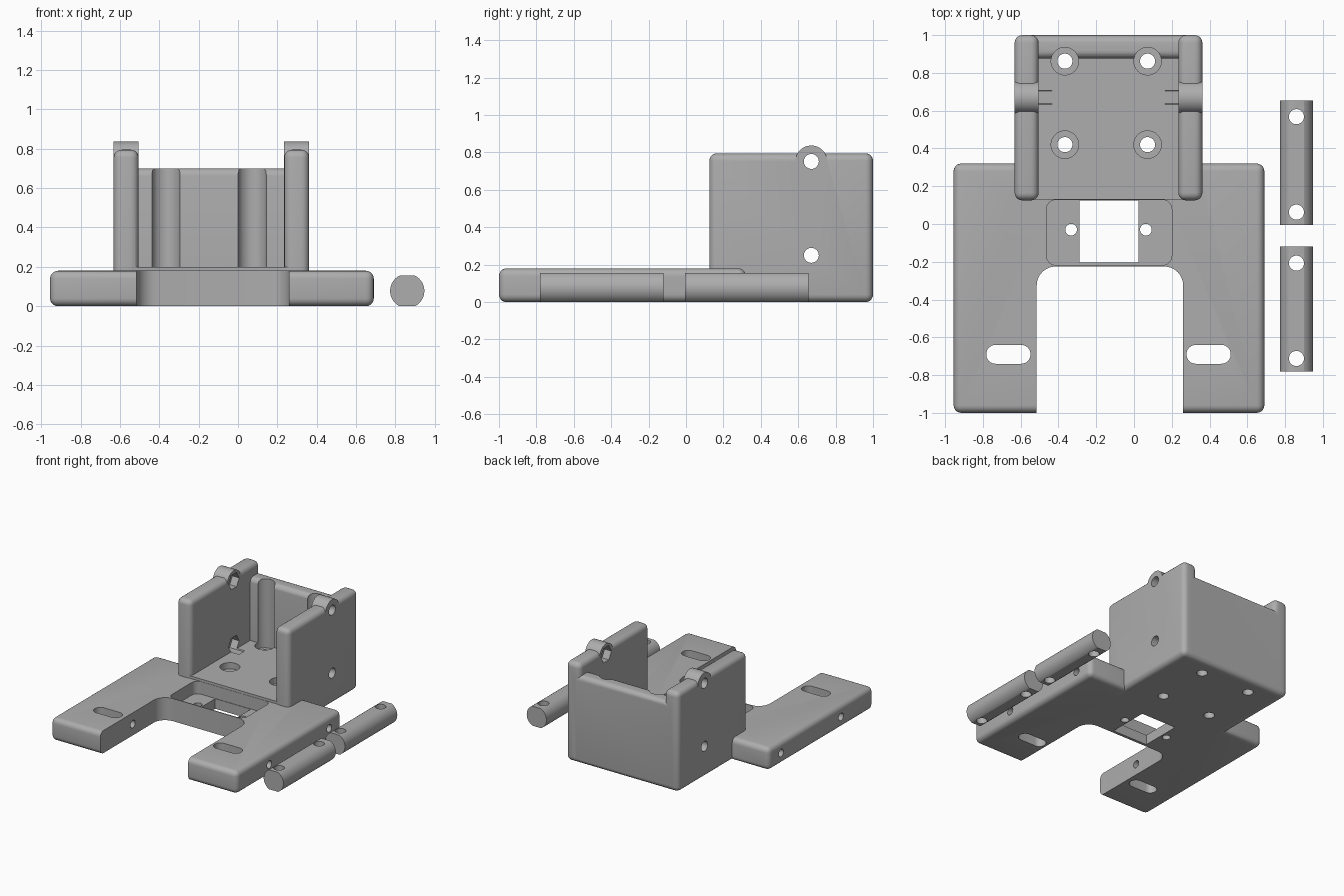
import bpy, bmesh, math
from mathutils import Matrix

if "Cube" in bpy.data.objects:
    bpy.data.objects.remove(bpy.data.objects["Cube"], do_unlink=True)

grey = bpy.data.materials.new("plain_grey")
grey.use_nodes = True
grey.diffuse_color = (0.42, 0.42, 0.42, 1)
grey.node_tree.nodes["Principled BSDF"].inputs["Base Color"].default_value = grey.diffuse_color

MID = -0.135      # mirror line of the bracket
EDGE = 0.04       # outer edge rounding


def add(name, bm):
    bmesh.ops.recalc_face_normals(bm, faces=bm.faces)
    mesh = bpy.data.meshes.new(name)
    bm.to_mesh(mesh)
    bm.free()
    mesh.materials.append(grey)
    obj = bpy.data.objects.new(name, mesh)
    bpy.context.collection.objects.link(obj)
    return obj


def box(name, x, y, z, radius=0):
    bm = bmesh.new()
    bmesh.ops.create_cube(bm, size=1)
    for v in bm.verts:
        for i, (lo, hi) in enumerate((x, y, z)):
            v.co[i] = hi if v.co[i] > 0 else lo
    if radius:
        bmesh.ops.bevel(bm, geom=bm.edges[:], offset=radius, segments=5,
                        profile=0.5, affect='EDGES')
    return add(name, bm)


def prism(name, outline, z):
    bm = bmesh.new()
    face = bm.faces.new([bm.verts.new((px, py, z[0])) for px, py in outline])
    top = bmesh.ops.extrude_face_region(bm, geom=[face])["geom"]
    for v in top:
        if isinstance(v, bmesh.types.BMVert):
            v.co.z = z[1]
    return add(name, bm)


def rounded_rect(x, y, r, steps=8):
    corners = ((x[1] - r, y[1] - r), (x[0] + r, y[1] - r),
               (x[0] + r, y[0] + r), (x[1] - r, y[0] + r))
    pts = []
    for k, (cx, cy) in enumerate(corners):
        for s in range(steps + 1):
            a = (k + s / steps) * math.pi / 2
            pts.append((cx + r * math.cos(a), cy + r * math.sin(a)))
    return pts


def rod(name, axis, a, b, span, r, sides=32):
    """Cylinder along x or z; a and b are the two other coordinates."""
    bm = bmesh.new()
    bmesh.ops.create_cone(bm, cap_ends=True, segments=sides, radius1=r,
                          radius2=r, depth=span[1] - span[0])
    mid = sum(span) / 2
    if axis == 'X':
        m = Matrix.Translation((mid, a, b)) @ Matrix.Rotation(math.pi / 2, 4, 'Y')
    else:
        m = Matrix.Translation((a, b, mid))
    bm.transform(m)
    return add(name, bm)


def combine(target, other, operation):
    mod = target.modifiers.new("join", 'BOOLEAN')
    mod.object, mod.operation, mod.solver = other, operation, 'EXACT'
    bpy.context.view_layer.objects.active = target
    bpy.ops.object.modifier_apply(modifier=mod.name)
    bpy.data.objects.remove(other, do_unlink=True)


def cut(target, other):
    combine(target, other, 'DIFFERENCE')


def smooth(obj):
    bpy.ops.object.select_all(action='DESELECT')
    obj.select_set(True)
    bpy.context.view_layer.objects.active = obj
    bpy.ops.object.shade_smooth_by_angle(angle=math.radians(30))


THROUGH = (-0.1, 0.5)

# Forked base plate with its notch
bracket = box("mounting_bracket", (-0.955, 0.69), (-1, 0.32), (0, 0.18), EDGE)
cut(bracket, prism("notch", rounded_rect((-0.515, 0.26), (-1.3, -0.225), 0.1), THROUGH))

# Open box: floor, back wall and two side walls with hinge lugs
combine(bracket, box("floor", (-0.57, 0.3), (0.13, 0.94), (0, 0.2)), 'UNION')
combine(bracket, box("back_wall", (-0.6, 0.33), (0.875, 1), (0, 0.7), EDGE), 'UNION')
for side in (-1, 1):
    xs = sorted((MID + side * 0.37, MID + side * 0.497))
    combine(bracket, box("side_wall", xs, (0.125, 1), (0, 0.795), EDGE), 'UNION')
    combine(bracket, rod("lug", 'X', 0.67, 0.752, xs, 0.085, 48), 'UNION')

# Recess and window in front of the box
cut(bracket, prism("recess", rounded_rect((-0.463, 0.2), (-0.218, 0.128), 0.05), (0.08, 0.4)))
cut(bracket, box("window", (-0.288, 0.025), (-0.203, 0.124), (-0.1, 0.12)))

for side in (-1, 1):
    # Leg slot and recess screw hole
    sx = MID + side * 0.53
    cut(bracket, prism("slot", rounded_rect((sx - 0.117, sx + 0.117), (-0.74, -0.64), 0.049), THROUGH))
    cut(bracket, rod("screw_hole", 'Z', MID + side * 0.198, -0.03, THROUGH, 0.031))
    # Floor holes with counterbores that also groove the back wall
    for y in (0.42, 0.862):
        hx = MID - 0.012 + side * 0.219
        cut(bracket, rod("counterbore", 'Z', hx, y, (0.15, 1), 0.073))
        cut(bracket, rod("floor_hole", 'Z', hx, y, THROUGH, 0.04))
    # Hexagonal nut pockets on the inner wall faces
    for z in (0.25, 0.752):
        inner = sorted((MID + side * 0.3, MID + side * 0.43))
        cut(bracket, rod("nut_pocket", 'X', 0.67, z, inner, 0.066, 6))

# Cross holes through the walls and through the plate
for y, z, r in ((0.67, 0.25, 0.04), (0.67, 0.752, 0.04), (-0.59, 0.09, 0.03), (0.165, 0.09, 0.03)):
    cut(bracket, rod("cross_hole", 'X', y, z, (-1.2, 1.2), r))
smooth(bracket)

# Two loose rods, flattened above and below, each with two holes
for name, y0 in (("front_rod", -0.78), ("rear_rod", -0.005)):
    bm = bmesh.new()
    bmesh.ops.create_cone(bm, cap_ends=True, segments=64, radius1=0.087,
                          radius2=0.087, depth=0.66)
    bm.transform(Matrix.Translation((0.86, y0 + 0.33, 0.0775)) @ Matrix.Rotation(math.pi / 2, 4, 'X'))
    bar = add(name, bm)
    for z in ((-0.2, 0), (0.155, 0.4)):
        cut(bar, box("flat", (0.7, 1.1), (y0 - 0.2, y0 + 0.9), z))
    for dy in (0.068, 0.573):
        cut(bar, rod("pin_hole", 'Z', 0.86, y0 + dy, THROUGH, 0.04))
    smooth(bar)
